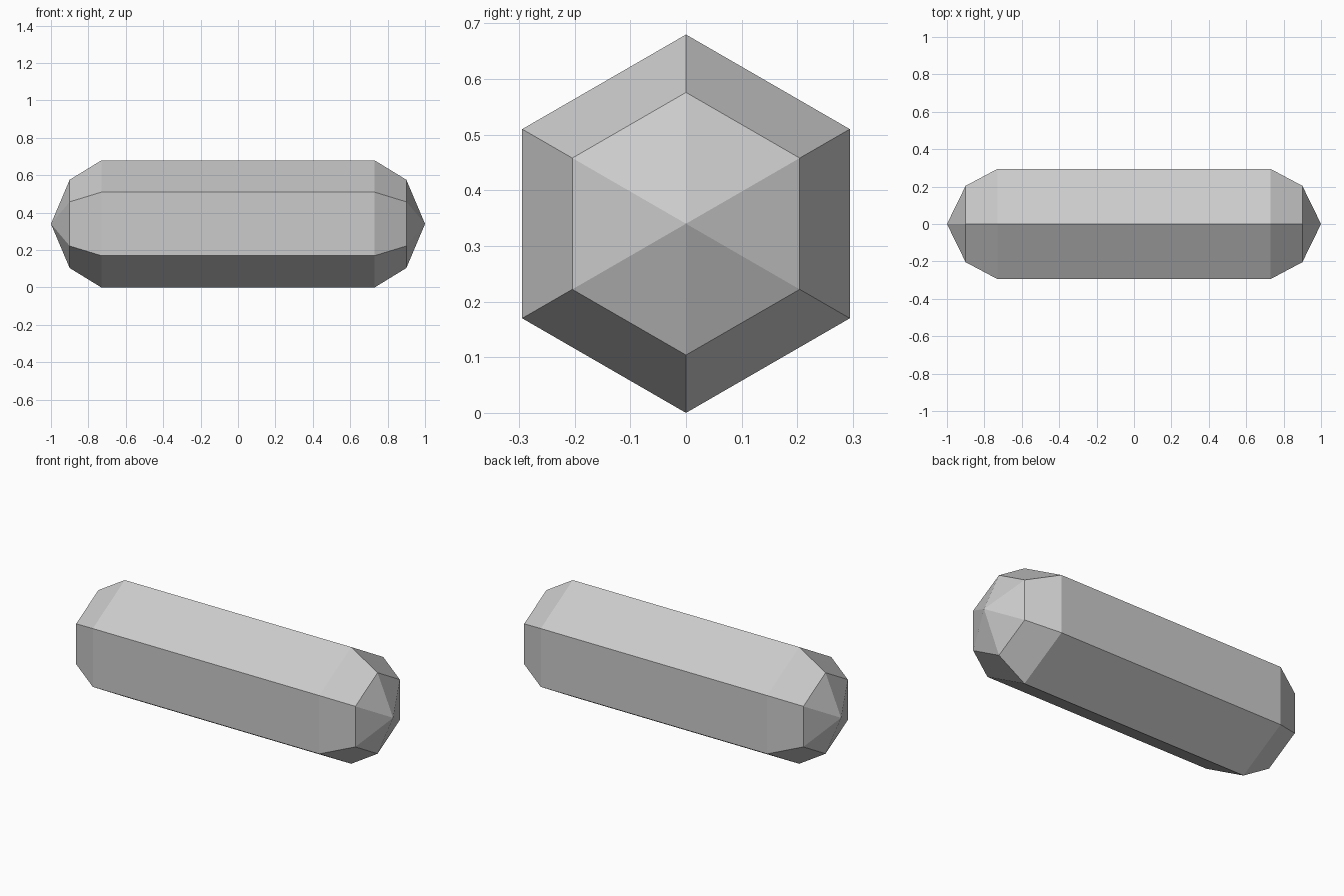
import bpy
import bmesh
from math import cos, sin, tau

cube = bpy.data.objects.get("Cube")
if cube:
    bpy.data.objects.remove(cube, do_unlink=True)

SIDES = 6
RADIUS = 0.34
# half profile of the capsule: (x, ring radius); mirrored for the other end
HALF = [(0.73, RADIUS), (0.9, 0.236)]
PROFILE = [(-x, r) for x, r in reversed(HALF)] + HALF

# plain grey material
grey = bpy.data.materials.new("light_grey")
grey.use_nodes = True
colour = (0.6, 0.6, 0.6, 1)
grey.diffuse_color = colour
grey.node_tree.nodes["Principled BSDF"].inputs["Base Color"].default_value = colour

# hexagonal rings along x, corner pointing up
bm = bmesh.new()
rings = []
for x, r in PROFILE:
    angles = [tau * i / SIDES for i in range(SIDES)]
    rings.append([bm.verts.new((x, r * sin(a), RADIUS + r * cos(a))) for a in angles])

# side walls and bevelled shoulders
for a, b in zip(rings, rings[1:]):
    for i in range(SIDES):
        j = (i + 1) % SIDES
        bm.faces.new((a[i], a[j], b[j], b[i]))

# pointed end caps
for x, ring in ((-1, rings[0]), (1, rings[-1])):
    tip = bm.verts.new((x, 0, RADIUS))
    for i in range(SIDES):
        bm.faces.new((ring[i], ring[(i + 1) % SIDES], tip))

bmesh.ops.recalc_face_normals(bm, faces=bm.faces)
mesh = bpy.data.meshes.new("hexagonal_capsule")
bm.to_mesh(mesh)
bm.free()
mesh.materials.append(grey)
capsule = bpy.data.objects.new("hexagonal_capsule", mesh)
bpy.context.collection.objects.link(capsule)
